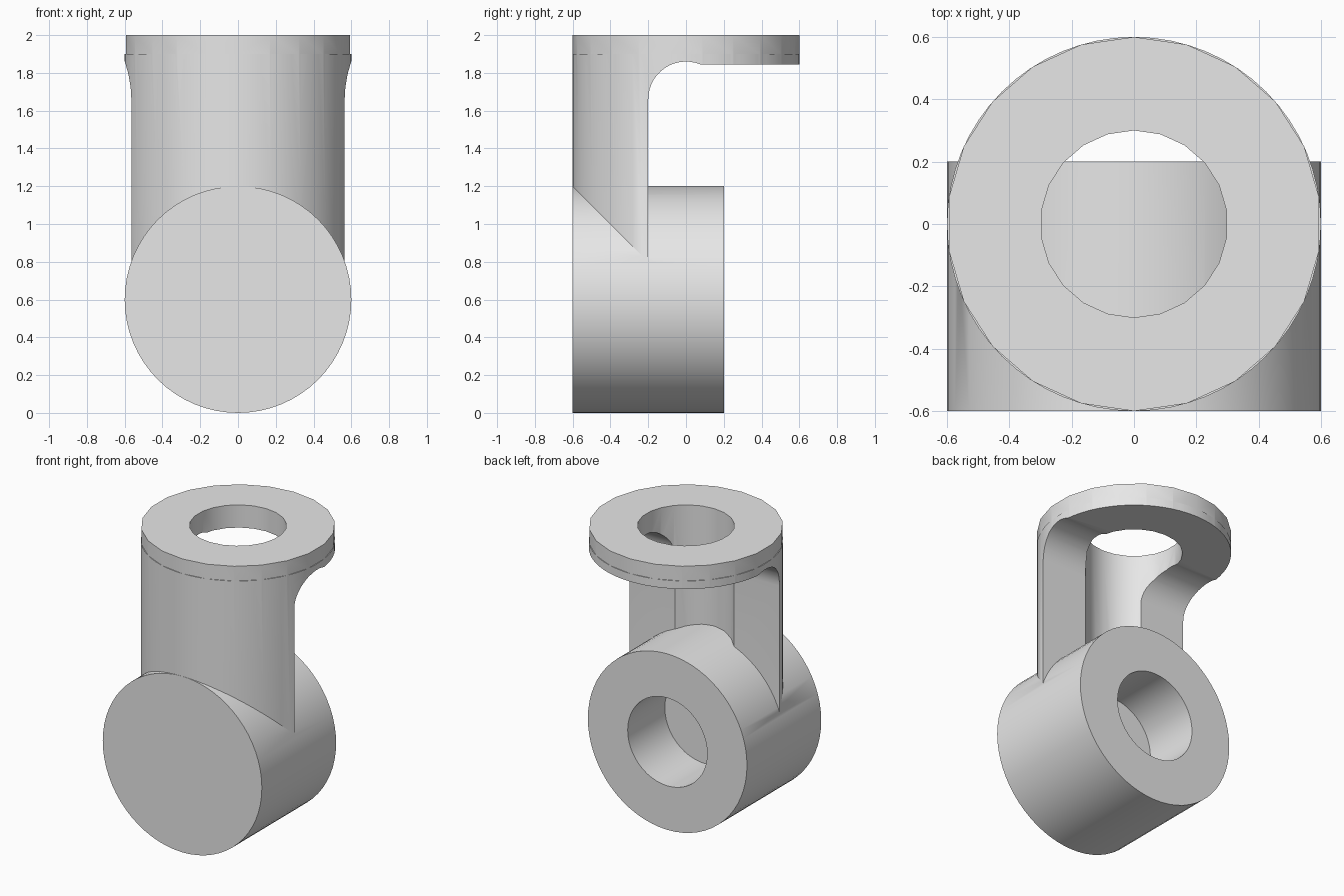
import bpy, bmesh, math

if "Cube" in bpy.data.objects:
    bpy.data.objects.remove(bpy.data.objects["Cube"], do_unlink=True)

R, BORE = 0.6, 0.3          # outer and hole radii
WALL = -0.2                 # rear plane of the upright wall
FILLET, FILLET_Z = 0.2, 1.66
FLANGE_Z = 1.845            # underside of the top flange

grey = bpy.data.materials.new("light_grey")
grey.use_nodes = True
colour = (0.8, 0.8, 0.8, 1)
grey.diffuse_color = colour
grey.node_tree.nodes["Principled BSDF"].inputs["Base Color"].default_value = colour


def cylinder(name, radius, start, end, sides, axis="z"):
    """Cylinder between two heights on z, or two depths on y at hub height."""
    mid = (start + end) / 2
    along_y = axis == "y"
    bpy.ops.mesh.primitive_cylinder_add(
        vertices=sides, radius=radius, depth=end - start,
        location=(0, mid, R) if along_y else (0, 0, mid),
        rotation=(math.pi / 2 if along_y else 0, 0, 0))
    ob = bpy.context.object
    ob.name = name
    return ob


def prism(name, profile):
    """Extrude a (y, z) profile across the whole width."""
    bm = bmesh.new()
    face = bm.faces.new([bm.verts.new((-1, y, z)) for y, z in profile])
    out = bmesh.ops.extrude_face_region(bm, geom=[face])
    verts = [v for v in out["geom"] if isinstance(v, bmesh.types.BMVert)]
    bmesh.ops.translate(bm, vec=(2, 0, 0), verts=verts)
    bmesh.ops.recalc_face_normals(bm, faces=bm.faces)
    me = bpy.data.meshes.new(name)
    bm.to_mesh(me)
    bm.free()
    ob = bpy.data.objects.new(name, me)
    bpy.context.collection.objects.link(ob)
    return ob


def combine(target, other, operation):
    """Apply a boolean and discard the second object."""
    bpy.ops.object.select_all(action="DESELECT")
    bpy.context.view_layer.objects.active = target
    target.select_set(True)
    mod = target.modifiers.new(operation, "BOOLEAN")
    mod.operation, mod.solver, mod.object = operation, "EXACT", other
    bpy.ops.object.modifier_apply(modifier=mod.name)
    bpy.data.objects.remove(other, do_unlink=True)


# Upright: round wall carrying the top flange
body = cylinder("swivel_bracket", R, R, 1.9, 64)
combine(body, cylinder("top_flange", R, FLANGE_Z, 2, 22), "UNION")

# Rear opening with a rounded inner corner
stop = math.asin((FLANGE_Z - FILLET_Z) / FILLET)
steps = 14
arc = []
for i in range(steps + 1):
    a = math.pi + (stop - math.pi) * i / steps
    arc.append((FILLET * math.cos(a), FILLET_Z + FILLET * math.sin(a)))
opening = prism("opening_cutter", [(WALL, 0.4)] + arc + [(1, FLANGE_Z), (1, 0.4)])
combine(body, opening, "DIFFERENCE")

# Vertical hole through flange and wall
combine(body, cylinder("bore_cutter", BORE, 0.4, 2.2, 22), "DIFFERENCE")

# Horizontal hub with a blind hole from the back
hub = cylinder("hub", R, -0.6, 0.2, 64, "y")
combine(hub, cylinder("hub_bore_cutter", BORE, WALL, 0.4, 48, "y"), "DIFFERENCE")
combine(body, hub, "UNION")

body.data.materials.clear()
body.data.materials.append(grey)
for p in body.data.polygons:
    p.material_index = 0
bpy.ops.object.shade_smooth_by_angle(angle=math.radians(30))
